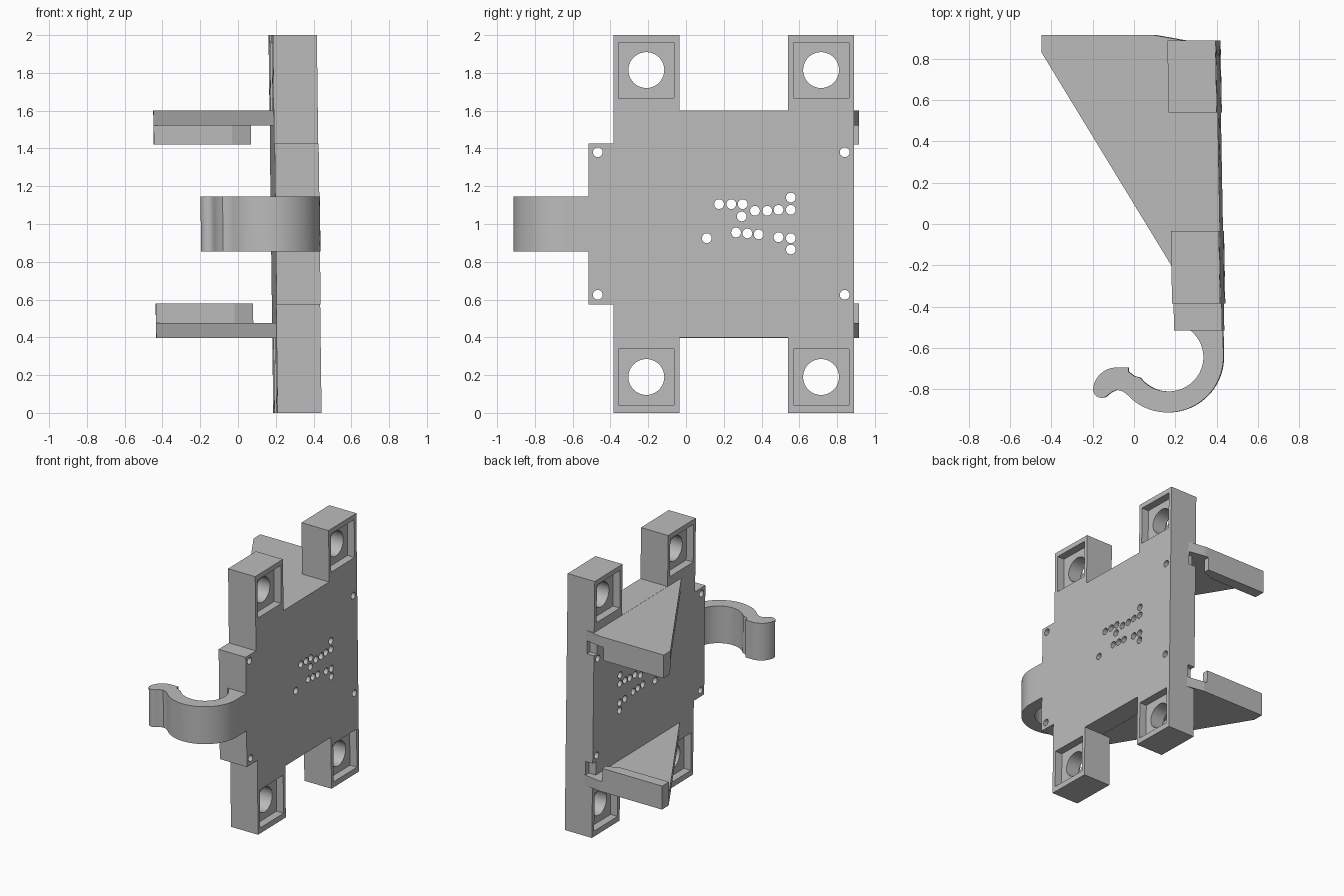
import bpy, bmesh
from math import cos, sin, radians
from mathutils import Matrix, Vector

if "Cube" in bpy.data.objects:
    bpy.data.objects.remove(bpy.data.objects["Cube"], do_unlink=True)

GREY = (0.5, 0.5, 0.5, 1)
mat = bpy.data.materials.new("plain grey")
mat.use_nodes = True
mat.diffuse_color = GREY
mat.node_tree.nodes["Principled BSDF"].inputs["Base Color"].default_value = GREY

BACK, FACE = 0.19, 0.423          # plate thickness range along x


def lean(per_y, per_z=-0.0125):
    """Slight lean of the whole piece."""
    m = Matrix.Identity(4)
    m[0][1], m[0][2], m[0][3] = per_y, per_z, -per_z
    return m


def make(name, bm):
    bmesh.ops.recalc_face_normals(bm, faces=bm.faces)
    me = bpy.data.meshes.new(name)
    bm.to_mesh(me)
    bm.free()
    me.materials.append(mat)
    ob = bpy.data.objects.new(name, me)
    bpy.context.collection.objects.link(ob)
    return ob


def prism(bm, pts, direction):
    """Extrude a closed outline along a direction."""
    face = bm.faces.new([bm.verts.new(p) for p in pts])
    out = bmesh.ops.extrude_face_region(bm, geom=[face])
    verts = [v for v in out["geom"] if isinstance(v, bmesh.types.BMVert)]
    bmesh.ops.translate(bm, verts=verts, vec=Vector(direction))


def box(bm, x0, x1, y0, y1, z0, z1):
    prism(bm, [(x0, y0, z0), (x0, y1, z0), (x0, y1, z1), (x0, y0, z1)], (x1 - x0, 0, 0))


def bore(bm, y, z, r, n):
    pts = [(0, y + r * cos(i * 2 * 3.14159265 / n), z + r * sin(i * 2 * 3.14159265 / n))
           for i in range(n)]
    prism(bm, pts, (0.6, 0, 0))


def cut(target, bm):
    """Subtract a temporary cutter from the target."""
    cutter = make("cutter", bm)
    cutter.hide_render = True
    mod = target.modifiers.new("cut", "BOOLEAN")
    mod.operation, mod.solver, mod.object = "DIFFERENCE", "EXACT", cutter
    bpy.context.view_layer.objects.active = target
    bpy.ops.object.modifier_apply(modifier=mod.name)
    bpy.data.objects.remove(cutter, do_unlink=True)


def smooth(ob):
    bpy.ops.object.select_all(action="DESELECT")
    ob.select_set(True)
    bpy.context.view_layer.objects.active = ob
    bpy.ops.object.shade_smooth_by_angle(angle=radians(30))


# Main plate with four mounting tabs: upper half outline, mirrored below
upper = [(-0.515, 1.0), (-0.515, 1.425), (-0.385, 1.425), (-0.385, 2), (-0.035, 2),
         (-0.035, 1.602), (0.54, 1.602), (0.54, 2), (0.89, 2), (0.89, 1.0)]
outline = upper[1:-1] + [(y, 2 - z) for y, z in reversed(upper[1:-1])]
bm = bmesh.new()
prism(bm, [(BACK, y, z) for y, z in outline], (FACE - BACK, 0, 0))
plate = make("mounting_plate", bm)

# Square pockets on both faces of every tab
TABS = [(y, z) for y in (-0.21, 0.715) for z in (0.19, 1.815)]
bm = bmesh.new()
for y, z in TABS:
    for x0, x1 in ((BACK - 0.05, BACK + 0.06), (FACE - 0.06, FACE + 0.05)):
        box(bm, x0, x1, y - 0.147, y + 0.147, z - 0.147, z + 0.147)
cut(plate, bm)

# Relief slots beside the wings
bm = bmesh.new()
for z0 in (0.475, 1.42):
    box(bm, 0.1, 0.25, 0.85, 1.0, z0, z0 + 0.105)
cut(plate, bm)

# Tab bores, corner holes and the cluster of small holes
SMALL = [(0.11, 0.925), (0.175, 1.105), (0.24, 1.105), (0.3, 1.105), (0.295, 1.04),
         (0.365, 1.07), (0.43, 1.07), (0.49, 1.075), (0.555, 1.075), (0.555, 1.14),
         (0.265, 0.955), (0.325, 0.95), (0.385, 0.945), (0.49, 0.93),
         (0.555, 0.925), (0.555, 0.865)]
CORNERS = [(y, z) for y in (-0.467, 0.84) for z in (0.625, 1.38)]
bm = bmesh.new()
for y, z in TABS:
    bore(bm, y, z, 0.095, 40)
for y, z in SMALL + CORNERS:
    bore(bm, y, z, 0.026, 16)
cut(plate, bm)
plate.data.transform(lean(-0.018))
smooth(plate)

# Triangular wings with a lip along the rear edge
WING = [(-0.425, 0.915), (-0.425, 0.83), (0.19, -0.21), (0.26, -0.21), (0.26, 0.89), (0.12, 0.915)]
LIP = [(-0.425, 0.915), (-0.425, 0.83), (-0.01, 0.83), (0.09, 0.87), (0.09, 0.915)]
for name, slab_z, lip_z in (("upper", 1.522, 1.42), ("lower", 0.396, 0.475)):
    bm = bmesh.new()
    prism(bm, [(x, y, slab_z) for x, y in WING], (0, 0, 0.079))
    wing = make(name + "_wing", bm)
    bm = bmesh.new()
    prism(bm, [(x, y, lip_z) for x, y in LIP], (0, 0, 0.104))
    lip = make(name + "_wing_lip", bm)
    for ob in (wing, lip):
        ob.data.transform(lean(-0.018))

# Open hook clip: outer arc, rounded tip, inner arc
CX, CY = 0.165, -0.643


def arc(cx, cy, rx, ry, a0, a1, n):
    steps = [radians(a0 + (a1 - a0) * i / n) for i in range(n + 1)]
    return [(cx + rx * cos(a), cy + ry * sin(a)) for a in steps]


profile = [(0.2, -0.5), (0.432, -0.5)]
profile += arc(CX, CY, 0.27, 0.27, 0, -126, 28)
profile += [(-0.025, -0.832), (-0.05, -0.812), (-0.08, -0.803), (-0.105, -0.814)]
profile += arc(-0.155, -0.8, 0.042, 0.042, -40, -180, 10)
profile += arc(-0.082, -0.81, 0.115, 0.115, 175, 85, 10)
profile += [(-0.025, -0.695), (-0.025, -0.715), (0.0, -0.735)]
profile += arc(CX + 0.003, CY - 0.002, 0.17, 0.166, -143, 62, 34)
bm = bmesh.new()
prism(bm, [(x, y, 0.855) for x, y in profile], (0, 0, 0.29))
hook = make("hook_clip", bm)
hook.data.transform(lean(0))
smooth(hook)
